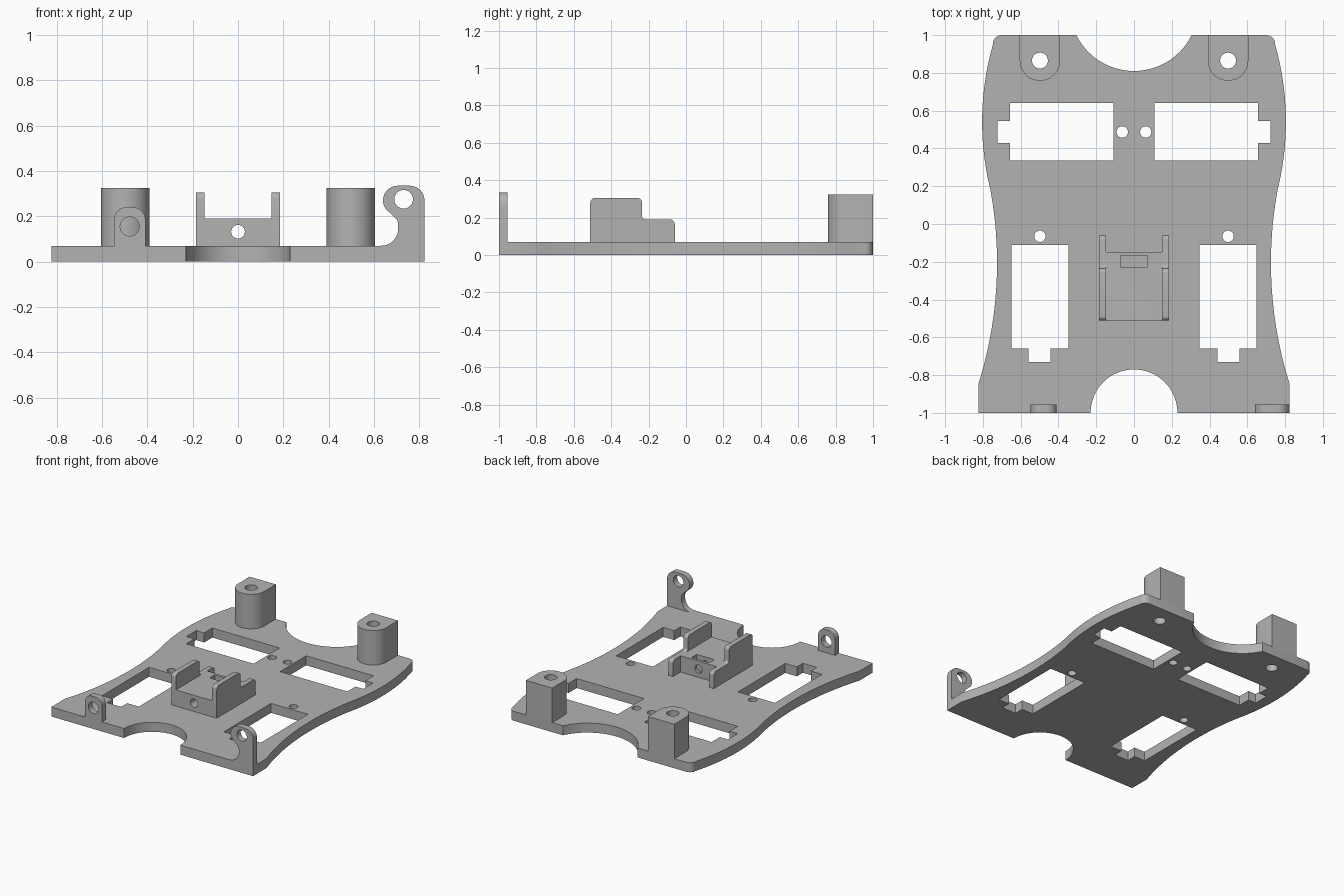
import bpy
import bmesh
from math import sin, cos, pi, radians, atan2, hypot

if "Cube" in bpy.data.objects:
    bpy.data.objects.remove(bpy.data.objects["Cube"], do_unlink=True)

GREY = (0.45, 0.45, 0.45, 1)
mat = bpy.data.materials.new("plain grey")
mat.use_nodes = True
mat.diffuse_color = GREY
mat.node_tree.nodes["Principled BSDF"].inputs["Base Color"].default_value = GREY

T = 0.07  # plate thickness
AXES = {"x": lambda a, b, d: (d, a, b),
        "y": lambda a, b, d: (a, d, b),
        "z": lambda a, b, d: (a, b, d)}


def prism(name, pts, lo, hi, axis="z"):
    """Extrude a 2D outline from lo to hi along an axis."""
    bm = bmesh.new()
    place = AXES[axis]
    rings = [[bm.verts.new(place(a, b, d)) for a, b in pts] for d in (lo, hi)]
    n = len(pts)
    for ring in rings:
        bm.faces.new(ring)
    for i in range(n):
        j = (i + 1) % n
        bm.faces.new((rings[0][i], rings[0][j], rings[1][j], rings[1][i]))
    bmesh.ops.recalc_face_normals(bm, faces=bm.faces)
    mesh = bpy.data.meshes.new(name)
    bm.to_mesh(mesh)
    bm.free()
    mesh.materials.append(mat)
    ob = bpy.data.objects.new(name, mesh)
    bpy.context.collection.objects.link(ob)
    return ob


def arc(cx, cy, r, start, end, n=10):
    angles = [radians(start + (end - start) * i / n) for i in range(n + 1)]
    return [(cx + r * cos(a), cy + r * sin(a)) for a in angles]


def circle(cx, cy, r, n=48):
    return arc(cx, cy, r, 0, 360, n)[:-1]


def rect(x0, x1, y0, y1):
    return [(x0, y0), (x1, y0), (x1, y1), (x0, y1)]


def arc3(p, q, r, n=14):
    """Arc from p through q to r."""
    (ax, ay), (bx, by), (cx, cy) = p, q, r
    d = 2 * (ax * (by - cy) + bx * (cy - ay) + cx * (ay - by))
    a2, b2, c2 = ax * ax + ay * ay, bx * bx + by * by, cx * cx + cy * cy
    ux = (a2 * (by - cy) + b2 * (cy - ay) + c2 * (ay - by)) / d
    uy = (a2 * (cx - bx) + b2 * (ax - cx) + c2 * (bx - ax)) / d
    s, e = atan2(ay - uy, ax - ux), atan2(cy - uy, cx - ux)
    sweep = (e - s + pi) % (2 * pi) - pi
    rad = hypot(ax - ux, ay - uy)
    return [(ux + rad * cos(s + sweep * i / n), uy + rad * sin(s + sweep * i / n))
            for i in range(n + 1)]


def flip(pts):
    return [(-x, y) for x, y in reversed(pts)]


def cut(ob, *cutters):
    """Subtract each cutter in turn, then delete it."""
    bpy.context.view_layer.objects.active = ob
    for c in cutters:
        c.hide_render = True
        mod = ob.modifiers.new("cut", "BOOLEAN")
        mod.operation = "DIFFERENCE"
        mod.solver = "EXACT"
        mod.object = c
        bpy.ops.object.modifier_apply(modifier=mod.name)
        bpy.data.objects.remove(c, do_unlink=True)


def drill(pts, axis="z", lo=-2, hi=2):
    return prism("cutter", pts, lo, hi, axis)


# Base plate: waisted side, rounded rear corner, mirrored
waist = arc3((0.823, -0.845), (0.725, -0.22), (0.76, 0.18))
bulge = arc3((0.76, 0.18), (0.804, 0.57), (0.747, 0.95))
corner = arc3((0.747, 0.95), (0.735, 0.985), (0.70, 1), 6)
side = [(0.823, -1)] + waist + bulge[1:] + corner[1:]
plate = prism("base_plate", side + flip(side), 0, T)

# Scooped ends
cut(plate, drill(circle(0, -1, 0.23, 64)), drill(circle(0, 1.15, 0.34, 96)))

# Windows and screw holes, on both sides
rear_window = [(0.108, 0.335), (0.657, 0.335), (0.657, 0.43), (0.722, 0.43),
               (0.722, 0.545), (0.657, 0.545), (0.657, 0.64), (0.108, 0.64)]
front_window = [(0.347, -0.11), (0.347, -0.66), (0.442, -0.66), (0.442, -0.73),
                (0.558, -0.73), (0.558, -0.66), (0.648, -0.66), (0.648, -0.11)]
openings = [rear_window, front_window, circle(0.062, 0.487, 0.03),
            circle(0.498, -0.065, 0.03), circle(0.498, 0.865, 0.042)]
for shape in openings:
    cut(plate, drill(shape), drill(flip(shape)))
parts = [plate]

# Rear posts, round in front and flat behind
post_shape = [(0.605, 1), (0.391, 1)] + arc(0.498, 0.865, 0.107, 180, 360, 24)
for name, f in (("left_post", lambda p: p), ("right_post", flip)):
    post = prism(name, f(post_shape), T, 0.325)
    cut(post, drill(f(circle(0.498, 0.865, 0.042))))
    parts.append(post)

# Small right lug with rounded top
lug_shape = ([(-0.547, T), (-0.409, T)] + arc(-0.464, 0.185, 0.055, 0, 90)
             + arc(-0.492, 0.185, 0.055, 90, 180))
right_lug = prism("right_lug", lug_shape, -1, -0.955, "y")
cut(right_lug, drill(circle(-0.478, 0.155, 0.042), "y"))
parts.append(right_lug)

# Tall left lug with a hooked inner side
hook_shape = ([(0.823, T)] + arc(0.758, 0.27, 0.065, 0, 90)
              + arc(0.705, 0.27, 0.065, 90, 215)
              + arc(0.665, 0.163, 0.042, 40, 0, 5)
              + arc(0.632, 0.145, 0.075, 0, -90))
left_lug = prism("left_lug", hook_shape, -1, -0.955, "y")
cut(left_lug, drill(circle(0.731, 0.275, 0.041), "y"))
parts.append(left_lug)

# Centre holder: stepped profile, then channel, slot and bore
holder_shape = ([(-0.512, T), (-0.06, T)] + arc(-0.085, 0.165, 0.025, 0, 90, 6)
                + arc(-0.215, 0.21, 0.02, 270, 180, 6)
                + arc(-0.26, 0.28, 0.025, 0, 90, 6)
                + arc(-0.487, 0.28, 0.025, 90, 180, 6))
holder = prism("centre_holder", holder_shape, -0.185, 0.185, "x")
channel = [(-0.6, 0.19), (-0.147, 0.19), (-0.147, 0.05), (0, 0.05), (0, 0.4), (-0.6, 0.4)]
cut(holder, drill(channel, "x", -0.148, 0.148),
    drill(rect(-0.072, 0.072, -0.227, -0.168), "z", T + 0.005, 0.4),
    drill(circle(0, 0.132, 0.03), "y"))
parts.append(holder)

# Smooth the curved walls, keep edges sharp
bpy.ops.object.select_all(action="DESELECT")
for ob in parts:
    ob.select_set(True)
bpy.context.view_layer.objects.active = plate
bpy.ops.object.shade_smooth_by_angle(angle=radians(30))
